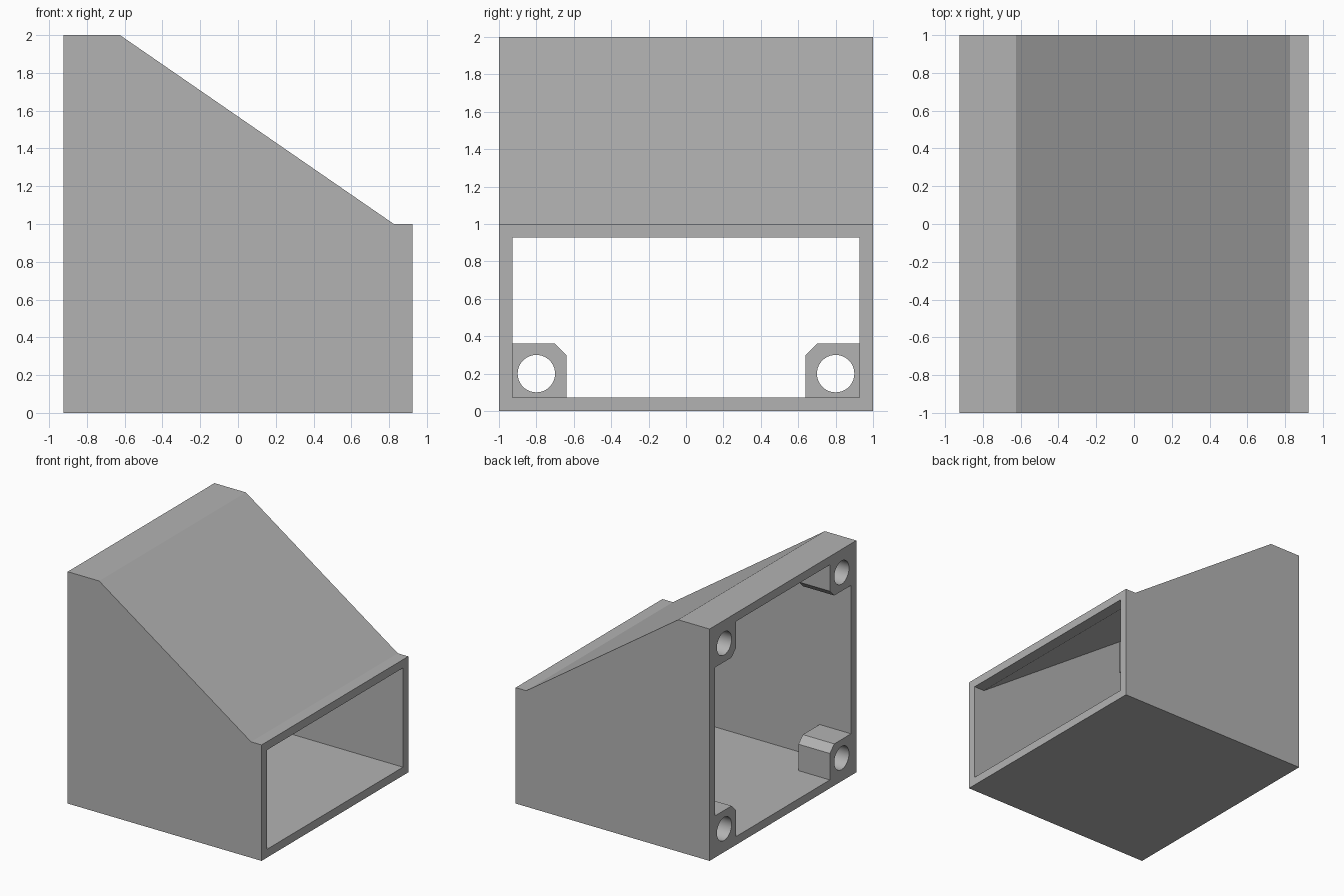
import bpy, bmesh, math
from mathutils import Matrix

cube = bpy.data.objects.get("Cube")
if cube:
    bpy.data.objects.remove(cube, do_unlink=True)

grey = bpy.data.materials.new("plain grey")
grey.use_nodes = True
grey.diffuse_color = (0.45, 0.45, 0.45, 1)
grey.node_tree.nodes["Principled BSDF"].inputs["Base Color"].default_value = (0.45, 0.45, 0.45, 1)

HALF, WALL, BOSS_END = 0.925, 0.072, -0.625


def finish(name, bm):
    bmesh.ops.recalc_face_normals(bm, faces=bm.faces)
    mesh = bpy.data.meshes.new(name)
    bm.to_mesh(mesh)
    bm.free()
    mesh.materials.append(grey)
    obj = bpy.data.objects.new(name, mesh)
    bpy.context.collection.objects.link(obj)
    return obj


def prism(name, points, offset):
    """Extrude a closed outline of 3D points along an offset vector."""
    bm = bmesh.new()
    face = bm.faces.new([bm.verts.new(p) for p in points])
    ext = bmesh.ops.extrude_face_region(bm, geom=[face])["geom"]
    bmesh.ops.translate(bm, vec=offset, verts=[v for v in ext if isinstance(v, bmesh.types.BMVert)])
    return finish(name, bm)


def combine(target, tool, operation):
    mod = target.modifiers.new(operation, "BOOLEAN")
    mod.operation, mod.solver, mod.object = operation, "EXACT", tool
    bpy.context.view_layer.objects.active = target
    bpy.ops.object.modifier_apply(modifier=mod.name)
    bpy.data.objects.remove(tool, do_unlink=True)


def side_profile(inset, reach):
    """Outline of the sloped housing, seen from the front."""
    y = -1 + inset
    return [(x, y, z) for x, z in (
        (-reach, inset), (reach, inset), (reach, 1 - inset),
        (0.825, 1 - inset), (BOSS_END, 2 - inset), (-reach, 2 - inset))]


# Sloped housing, hollow and open at both ends
housing = prism("housing", side_profile(0, HALF), (0, 2, 0))
hollow = prism("hollow", side_profile(WALL, 1.1), (0, 2 - 2 * WALL, 0))
combine(housing, hollow, "DIFFERENCE")

# Screw bosses in the four corners of the tall end
corners = [(sy, sz) for sy in (-1, 1) for sz in (-1, 1)]
for sy, sz in corners:
    outline = [(0.96, 0.96), (0.64, 0.96), (0.64, 0.70), (0.70, 0.64), (0.96, 0.64)]
    boss = prism("boss", [(-HALF, sy * y, 1 + sz * z) for y, z in outline],
                 (BOSS_END + HALF, 0, 0))
    combine(housing, boss, "UNION")

# Round screw holes through the bosses
for sy, sz in corners:
    bm = bmesh.new()
    start, end = -1.0, BOSS_END + 0.01
    bmesh.ops.create_cone(
        bm, cap_ends=True, segments=48, radius1=0.1, radius2=0.1, depth=end - start,
        matrix=Matrix.Translation(((start + end) / 2, sy * 0.8, 1 + sz * 0.8))
        @ Matrix.Rotation(math.pi / 2, 4, "Y"))
    combine(housing, finish("hole", bm), "DIFFERENCE")

# Smooth hole walls, sharp edges elsewhere
bpy.ops.object.select_all(action="DESELECT")
housing.select_set(True)
bpy.context.view_layer.objects.active = housing
bpy.ops.object.shade_smooth_by_angle(angle=math.radians(25))
